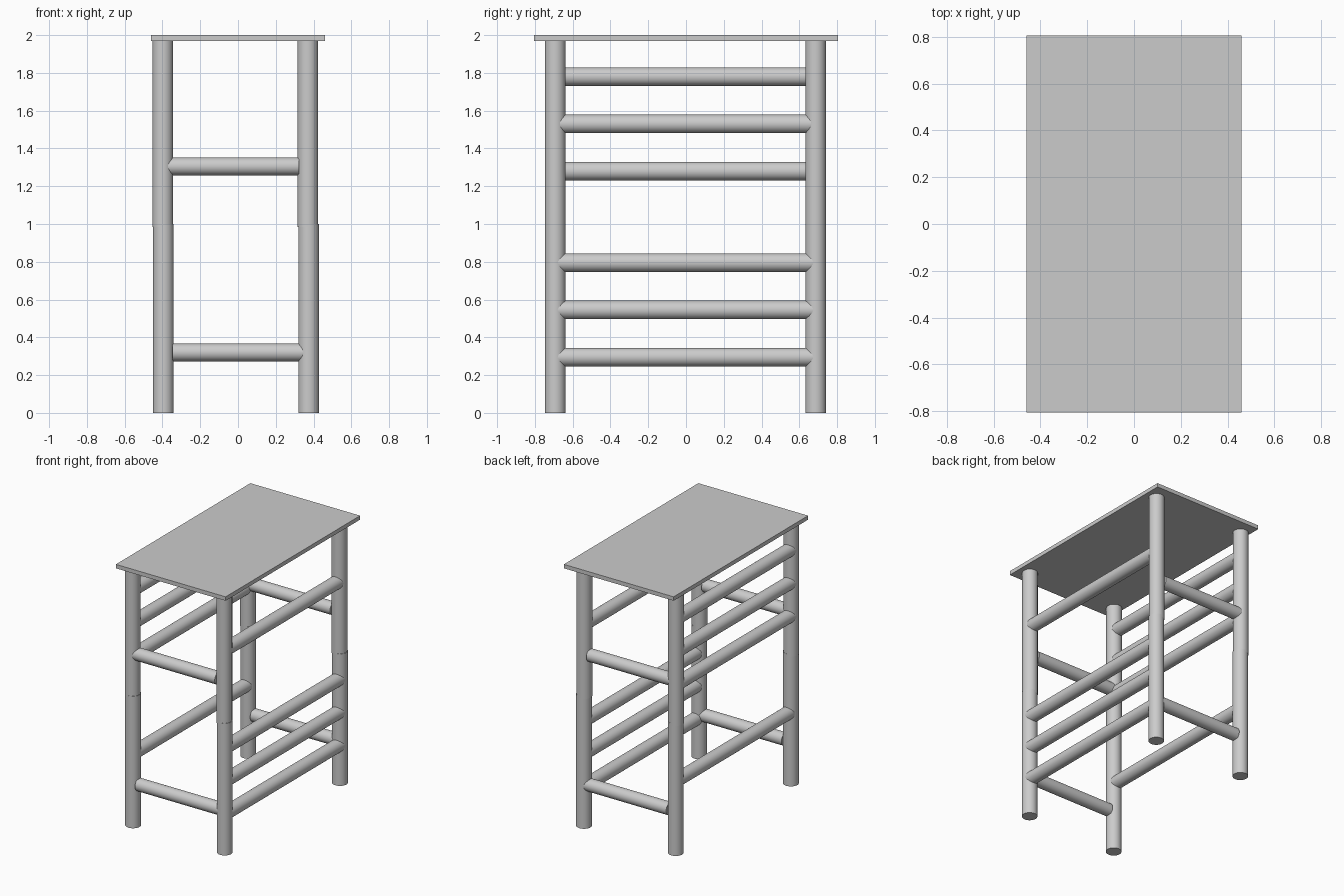
import bpy
from mathutils import Vector

if "Cube" in bpy.data.objects:
    bpy.data.objects.remove(bpy.data.objects["Cube"])

LEG_Y = (-0.692, 0.687)


def rod(name, start, end, radius):
    a, b = Vector(start), Vector(end)
    d = b - a
    bpy.ops.mesh.primitive_cylinder_add(vertices=48, radius=radius, depth=d.length,
                                        location=(a + b) / 2,
                                        rotation=d.to_track_quat('Z', 'Y').to_euler())
    ob = bpy.context.object
    ob.name = name
    bpy.ops.object.shade_smooth_by_angle()
    return ob


def tier(label, z, height, side, leg_x):
    """One frame: three rails on the given side (+1 right, -1 left), one on the other."""
    # legs
    for x, sx in zip(leg_x, ("left", "right")):
        for y, sy in zip(LEG_Y, ("front", "back")):
            rod(f"{label}_{sy}_{sx}_leg", (x, y, z), (x, y, z + height), 0.0545)

    # long side rails
    near, far = (leg_x[1], leg_x[0]) if side > 0 else leg_x
    for i in range(3):
        h = z + 0.295 + 0.25 * i
        x = near + side * 0.004
        rod(f"{label}_side_rail_{i + 1}", (x, LEG_Y[0], h), (x, LEG_Y[1], h), 0.049)
    h = z + 0.545
    rod(f"{label}_single_side_rail", (far, LEG_Y[0], h), (far, LEG_Y[1], h), 0.049)

    # short end rails, butted against the legs on the single-rail side
    for y, sy in zip(LEG_Y, ("front", "back")):
        h = z + 0.32
        rod(f"{label}_{sy}_end_rail", (near, y, h), (far + side * 0.048, y, h), 0.047)


tier("lower", 0.0, 1.0, 1, (-0.395, 0.3735))
tier("upper", 0.985, 0.987, -1, (-0.398, 0.370))

# top panel
bpy.ops.mesh.primitive_cube_add(size=1, location=(0, 0, 1.985))
top = bpy.context.object
top.name = "top_panel"
top.scale = (0.92, 1.61, 0.03)
bpy.ops.object.transform_apply(location=False, rotation=False, scale=True)
